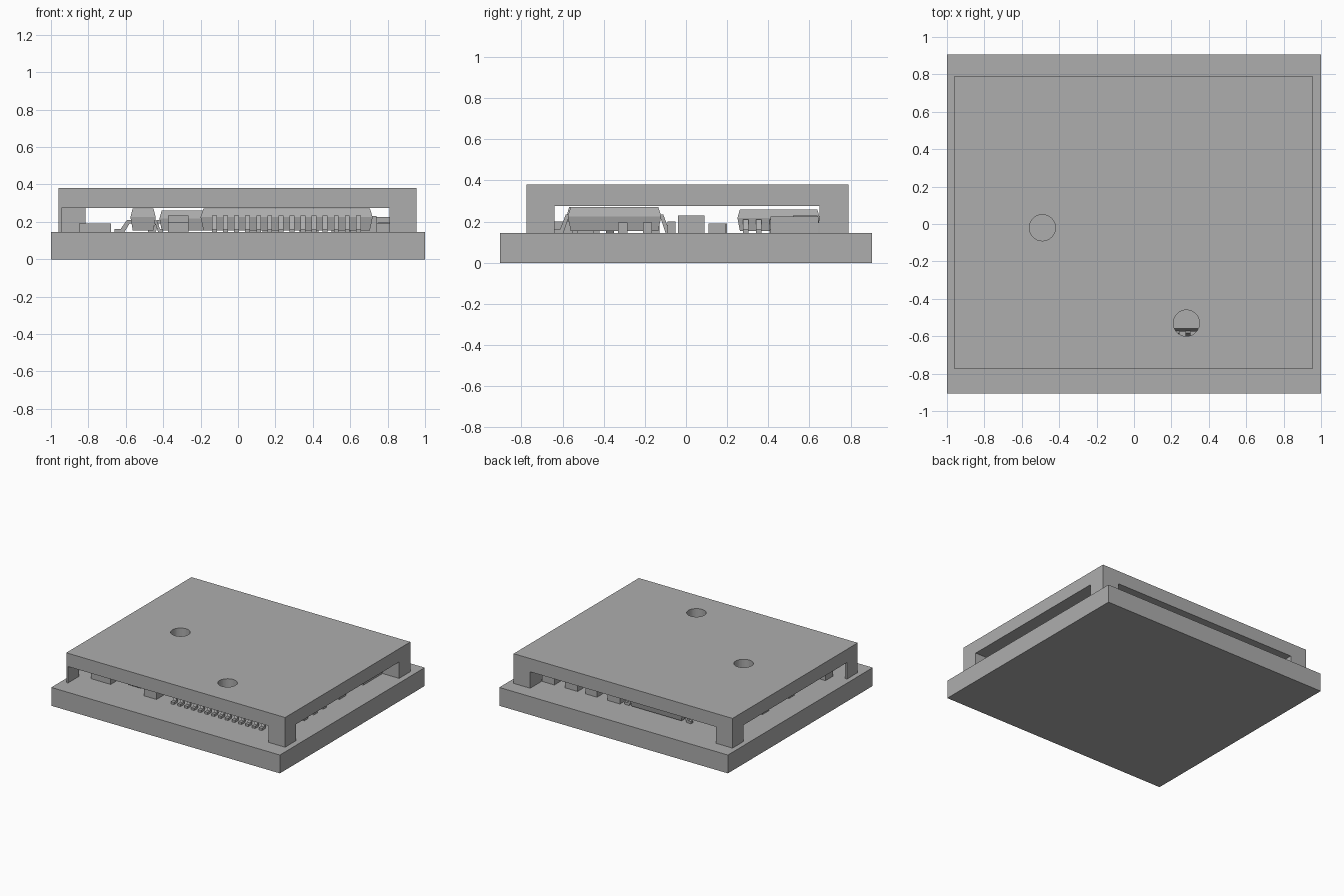
import bpy, bmesh, math

old = bpy.data.objects.get("Cube")
if old:
    bpy.data.objects.remove(old, do_unlink=True)

grey = bpy.data.materials.new("neutral_grey")
grey.use_nodes = True
grey.diffuse_color = (0.42, 0.42, 0.42, 1)
grey.node_tree.nodes["Principled BSDF"].inputs["Base Color"].default_value = grey.diffuse_color

BOARD = 0.145   # top of the circuit board
ROOF = 0.275    # underside of the cover


def finish(name, bm):
    bmesh.ops.recalc_face_normals(bm, faces=bm.faces)
    mesh = bpy.data.meshes.new(name)
    bm.to_mesh(mesh)
    bm.free()
    mesh.materials.append(grey)
    obj = bpy.data.objects.new(name, mesh)
    bpy.context.collection.objects.link(obj)
    return obj


def add_box(bm, x, y, z, taper=0.0):
    """Box between ranges; taper pulls in the top and bottom edges from the waist."""
    def ring(h, inset):
        return [bm.verts.new((x[i] + (inset if i == 0 else -inset),
                              y[j] + (inset if j == 0 else -inset), h))
                for i, j in ((0, 0), (1, 0), (1, 1), (0, 1))]
    levels = [(z[0], taper), (z[1], taper)]
    if taper:
        levels.insert(1, (z[0] + (z[1] - z[0]) * 0.6, 0))
    rings = [ring(*lv) for lv in levels]
    bm.faces.new(rings[0][::-1])
    bm.faces.new(rings[-1])
    for a, b in zip(rings, rings[1:]):
        for k in range(4):
            n = (k + 1) % 4
            bm.faces.new((a[k], a[n], b[n], b[k]))


def box(name, x, y, z, taper=0.0):
    bm = bmesh.new()
    add_box(bm, x, y, z, taper)
    return finish(name, bm)


def chip(name, x, y, top):
    return box(name, x, y, (BOARD, top))


def leads(name, root, reach, centres, width, top, axis):
    """Row of bent leads running from a body side (root) out to reach."""
    t = 0.018
    d = reach - root
    upper = [(root, top), (root + d * 0.3, top), (root + d * 0.65, BOARD + t), (reach, BOARD + t)]
    lower = [(reach, BOARD), (root + d * 0.45, BOARD), (root + d * 0.15, top - t), (root, top - t)]
    bm = bmesh.new()
    for c in centres:
        sides = []
        for s in (c - width / 2, c + width / 2):
            sides.append([bm.verts.new((s, p, h) if axis == "y" else (p, s, h))
                          for p, h in upper + lower])
        a, b = sides
        n = len(a)
        for k in range(3):   # side walls as quads along the strip
            for r in sides:
                bm.faces.new((r[k], r[k + 1], r[n - 2 - k], r[n - 1 - k]))
        for k in range(n):
            m = (k + 1) % n
            bm.faces.new((a[k], a[m], b[m], b[k]))
    return finish(name, bm)


# Circuit board
box("circuit_board", (-1, 1), (-0.905, 0.905), (0, BOARD))

# Cover plate with two round holes
cover = box("cover_plate", (-0.96, 0.955), (-0.775, 0.79), (ROOF, 0.38))
cut = bmesh.new()
for hx, hy in ((-0.49, -0.02), (0.28, -0.53)):
    made = bmesh.ops.create_cone(cut, cap_ends=True, segments=40, radius1=0.07, radius2=0.07, depth=0.4)
    bmesh.ops.translate(cut, verts=made["verts"], vec=(hx, hy, 0.33))
cutter = finish("hole_cutter", cut)
cutter.hide_render = True
cutter.hide_viewport = True
mod = cover.modifiers.new("holes", "BOOLEAN")
mod.object = cutter
mod.operation = "DIFFERENCE"
mod.solver = "EXACT"

# Cover legs: three solid corners and one thin wall
chip("front_leg", (0.81, 0.955), (-0.775, -0.64), ROOF)
chip("back_left_leg", (0.81, 0.955), (0.65, 0.79), ROOF)
chip("back_right_leg", (-0.96, -0.815), (0.65, 0.79), ROOF)
chip("thin_corner_leg", (-0.96, -0.945), (-0.775, -0.64), ROOF)

# Large chip with two rows of leads
box("large_chip_body", (-0.2, 0.72), (-0.575, -0.12), (BOARD + 0.01, 0.272), 0.015)
row = [-0.126 + i * 0.0592 for i in range(14)]
leads("large_chip_front_leads", -0.56, -0.64, row, 0.026, 0.235, "y")
leads("large_chip_back_leads", -0.135, -0.055, row, 0.026, 0.235, "y")

# Medium chip with leads at both ends
box("medium_chip_body", (-0.42, 0.04), (0.25, 0.65), (BOARD + 0.01, 0.26), 0.012)
row = [0.29 + i * 0.064 for i in range(6)]
leads("medium_chip_right_leads", -0.41, -0.48, row, 0.026, 0.21, "x")
leads("medium_chip_left_leads", 0.03, 0.1, row, 0.026, 0.21, "x")

# Small transistor
box("transistor_body", (-0.575, -0.44), (-0.58, -0.3), (BOARD + 0.01, 0.272), 0.012)
leads("transistor_right_leads", -0.565, -0.66, (-0.51, -0.37), 0.04, 0.21, "x")
leads("transistor_left_lead", -0.45, -0.4, (-0.44,), 0.04, 0.21, "x")

# Small surface parts: x range, y range, top
parts = {
    "front_right_part": ((-0.85, -0.68), (-0.62, -0.53), 0.19),
    "front_middle_part": ((-0.375, -0.265), (-0.64, -0.55), 0.2),
    "front_inner_part": ((-0.375, -0.265), (-0.53, -0.45), 0.235),
    "left_part_one": ((0.74, 0.81), (-0.33, -0.285), 0.195),
    "left_part_two": ((0.74, 0.81), (-0.21, -0.165), 0.195),
    "left_block": ((0.6, 0.74), (-0.04, 0.09), 0.23),
    "left_part_three": ((0.75, 0.81), (-0.09, -0.05), 0.2),
    "left_part_four": ((0.73, 0.81), (0.11, 0.195), 0.19),
    "back_left_block": ((0.7, 0.81), (0.41, 0.645), 0.225),
    "back_part_one": ((0.5, 0.61), (0.57, 0.64), 0.19),
    "back_part_two": ((0.33, 0.43), (0.57, 0.64), 0.19),
    "back_block": ((0.13, 0.24), (0.52, 0.64), 0.23),
    "right_part_one": ((-0.81, -0.72), (0.12, 0.2), 0.19),
    "right_part_two": ((-0.81, -0.72), (-0.2, -0.13), 0.19),
}
for name, (x, y, top) in parts.items():
    chip(name, x, y, top)
